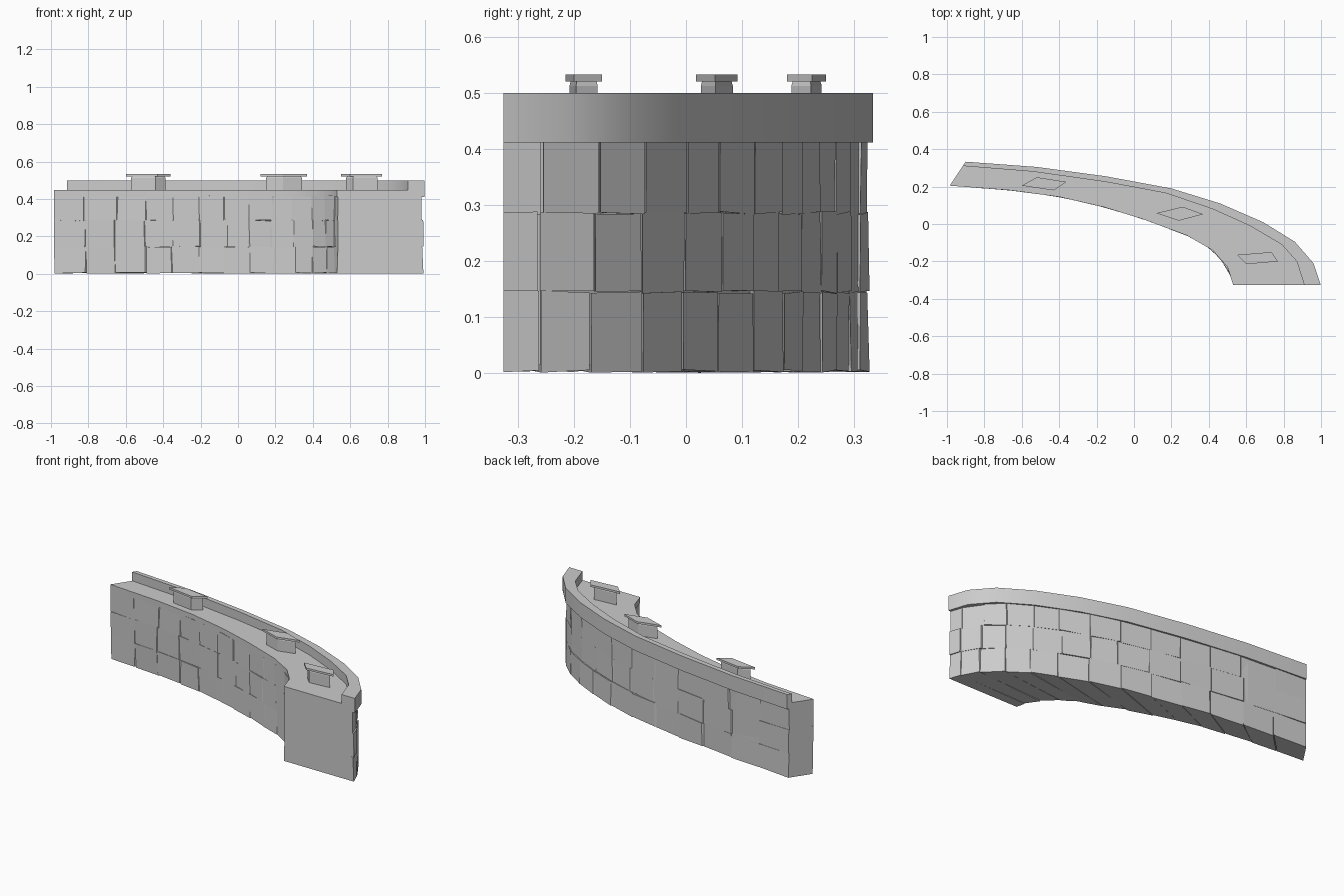
import bpy, bmesh, random
from mathutils import Vector

random.seed(4)
if "Cube" in bpy.data.objects:
    bpy.data.objects.remove(bpy.data.objects["Cube"])

stone = bpy.data.materials.new("grey stone")
stone.use_nodes = True
grey = (0.6, 0.6, 0.6, 1)
stone.diffuse_color = grey
stone.node_tree.nodes["Principled BSDF"].inputs["Base Color"].default_value = grey


def path(*pts):
    return [Vector(p) for p in pts]


# Plan curves, running from the front right end round to the left end
OUTER = path((.998, -.325), (.96, -.21), (.86, -.095), (.69, .01), (.46, .11),
             (.2, .19), (-.15, .255), (-.52, .305), (-.9, .333))
RIM = path((.91, -.325), (.87, -.2), (.79, -.11), (.62, -.01), (.42, .08),
           (.17, .165), (-.15, .225), (-.54, .28), (-.915, .31))
INNER = path((.53, -.325), (.5, -.23), (.42, -.14), (.28, -.06), (.05, .025),
             (-.16, .09), (-.4, .145), (-.66, .18), (-.985, .205))


def along(curve, t):
    """Point at fraction t of the curve's length."""
    steps = [(b - a).length for a, b in zip(curve, curve[1:])]
    left = t * sum(steps)
    for a, b, step in zip(curve, curve[1:], steps):
        if left <= step:
            return a.lerp(b, left / step)
        left -= step
    return curve[-1].copy()


def at(p, z):
    return Vector((p.x, p.y, z))


def loft(bm, sections):
    """Join equal closed sections with quads and close both ends."""
    rings = [[bm.verts.new(p) for p in s] for s in sections]
    n = len(rings[0])
    for a, b in zip(rings, rings[1:]):
        for i in range(n):
            bm.faces.new((a[i], a[(i + 1) % n], b[(i + 1) % n], b[i]))
    bm.faces.new(rings[0])
    bm.faces.new(rings[-1])


def finish(bm, name, smooth=False):
    bmesh.ops.recalc_face_normals(bm, faces=bm.faces)
    mesh = bpy.data.meshes.new(name)
    bm.to_mesh(mesh)
    bm.free()
    mesh.materials.append(stone)
    ob = bpy.data.objects.new(name, mesh)
    bpy.context.collection.objects.link(ob)
    if smooth:
        bpy.ops.object.select_all(action="DESELECT")
        ob.select_set(True)
        bpy.context.view_layer.objects.active = ob
        bpy.ops.object.shade_smooth_by_angle()
    return ob


# Walkway slab with the raised parapet on its outer edge
bm = bmesh.new()
loft(bm, [[at(o, .412), at(o, .5), at(r, .5), at(r, .447), at(i, .447), at(i, .412)]
          for o, r, i in zip(OUTER, RIM, INNER)])
finish(bm, "walkway_and_parapet", smooth=True)

# Plain core behind the stone joints
bm = bmesh.new()
loft(bm, [[at(o.lerp(i, .09), .015), at(o.lerp(i, .09), .43),
           at(i.lerp(o, .06), .43), at(i.lerp(o, .06), .015)]
          for o, i in zip(OUTER, INNER)])
finish(bm, "wall_core")

# Rough stone courses: each block spans the full wall thickness
COLUMNS = 13
LEVELS = [.004, .145, .286, .418]


def wobble(amount):
    return random.uniform(-amount, amount)


def block_side(t, shift, z0, z1):
    """Four corners of a block's side face, slightly irregular."""
    o, i = along(OUTER, t), along(INNER, t)
    across = (i - o).normalized()
    corners = []
    for p, sign, z in ((o, 1, z0), (o, 1, z1), (i, -1, z1), (i, -1, z0)):
        inset = .013 + shift + wobble(.004) if sign > 0 else .002 + wobble(.004)
        corners.append(at(p + across * inset * sign, z + wobble(.003)))
    return corners


for row, (z0, z1) in enumerate(zip(LEVELS, LEVELS[1:])):
    bm = bmesh.new()
    cuts = [(c / COLUMNS) ** 1.3 for c in range(COLUMNS + 1)]
    cuts = [t if t in (0, 1) else t + wobble(.006) for t in cuts]
    for t0, t1 in zip(cuts, cuts[1:]):
        shift = wobble(.005)
        loft(bm, [block_side(t, shift, z0, z1)
                  for t in (t0 + .001 * (t0 > 0), t1 - .001 * (t1 < 1))])
    finish(bm, f"stone_course_{row + 1}")

# Three pedestals with overhanging lids on the walkway
PLANS = {
    "left": path((-.6, .205), (-.52, .25), (-.36, .225), (-.43, .18)),
    "middle": path((.12, .058), (.26, .092), (.37, .052), (.24, .018)),
    "right": path((.55, -.165), (.735, -.15), (.77, -.2), (.6, -.215)),
}
for side, plan in PLANS.items():
    centre = sum(plan, Vector((0, 0))) / 4
    for part, layers in (("base", ((.77, .44), (.77, .513), (.7, .522))),
                         ("lid", ((1, .521), (1, .533)))):
        bm = bmesh.new()
        loft(bm, [[at(centre.lerp(p, s), z) for p in plan] for s, z in layers])
        finish(bm, f"{side}_pedestal_{part}")
